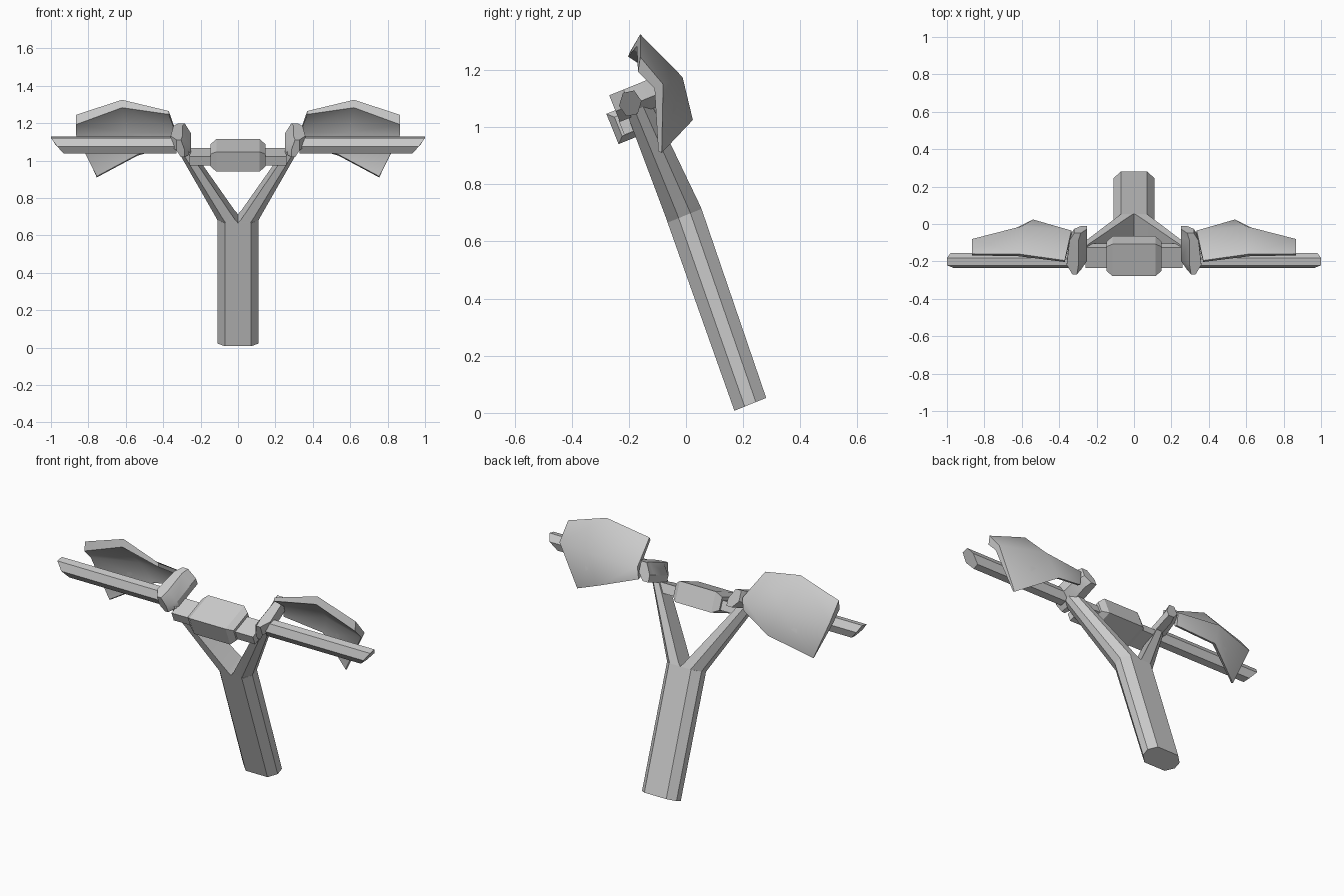
import bpy, bmesh, math
from mathutils import Vector

if "Cube" in bpy.data.objects:
    bpy.data.objects.remove(bpy.data.objects["Cube"])

TILT = math.radians(22)
C, S = math.cos(TILT), math.sin(TILT)


def tilted(x, d, h, cy, cz):
    """Point in the leaning frame: d runs backward, h runs up the stem."""
    return Vector((x, cy + C * d - S * h, cz + S * d + C * h))


def loft(name, sections, mirror=False, angle=30):
    """Skin matching closed sections, cap both ends."""
    bm = bmesh.new()
    rings = [[bm.verts.new(p) for p in sec] for sec in sections]
    n = len(rings[0])
    for a, b in zip(rings, rings[1:]):
        for i in range(n):
            j = (i + 1) % n
            bm.faces.new((a[i], a[j], b[j], b[i]))
    bm.faces.new(rings[0])
    bm.faces.new(rings[-1])
    bmesh.ops.recalc_face_normals(bm, faces=bm.faces)
    me = bpy.data.meshes.new(name)
    bm.to_mesh(me)
    bm.free()
    ob = bpy.data.objects.new(name, me)
    bpy.context.collection.objects.link(ob)
    bpy.ops.object.select_all(action='DESELECT')
    bpy.context.view_layer.objects.active = ob
    ob.select_set(True)
    bpy.ops.object.shade_smooth_by_angle(angle=math.radians(angle))
    if mirror:
        ob.modifiers.new("mirror", 'MIRROR').use_axis[0] = True
    return ob


# Stem: leaning octagonal post
def octagon(cy, cz, d):
    pts = [(.07, d), (.11, d * .35), (.11, -d * .35), (.07, -d)]
    pts += [(-x, y) for x, y in reversed(pts)]
    return [tilted(x, y, 0, cy, cz) for x, y in pts]


loft("stem", [octagon(.225, .03, .06), octagon(-.005, .69, .064)])


# Fork arms: half of the stem section, swept outward
def half(x0, x1, d, cy, cz):
    xc = x0 + (x1 - x0) * .6
    pts = [(x0, d), (xc, d), (x1, d * .35), (x1, -d * .35), (xc, -d), (x0, -d)]
    return [tilted(x, y, 0, cy, cz) for x, y in pts]


loft("fork_arm", [half(0, .11, .064, -.005, .69),
                  half(.018, .121, .063, -.013, .71),
                  half(.28, .34, .045, -.175, 1.09)], mirror=True)


# Crossbar and central block, both leaning with the stem
def rect(x, d, h, cy, cz):
    return [tilted(x, a * d, b * h, cy, cz)
            for a, b in ((1, 1), (1, -1), (-1, -1), (-1, 1))]


loft("crossbar", [rect(x, .06, .027, -.17, 1.02) for x in (-.26, .26)])
loft("centre_block", [rect(x, d, h, -.172, 1.028) for x, d, h in
                      ((-.147, .07, .036), (-.115, .092, .057),
                       (.115, .092, .057), (.147, .07, .036))])


# Clamps on top of the fork arms
def clamp(cy, cz, x0, x1, x2):
    pts = [(x0, -.05), (x0, -.01), (x1, .05), (x2, .05), (x2, -.01), (x1, -.05)]
    return [tilted(x, 0, h, cy, cz) for x, h in pts]


loft("clamp", [clamp(-.25, 1.065, .285, .305, .33),
               clamp(-.2, 1.085, .25, .297, .36),
               clamp(-.07, 1.138, .25, .297, .345),
               clamp(-.03, 1.153, .25, .285, .32)], mirror=True)


# Grips: hexagonal bars, cut back underneath at the tip
hexagon = [(-.195 + .04 * math.cos(a), 1.083 + .048 * math.sin(a))
           for a in (math.radians(10 + 60 * i) for i in range(6))]
loft("grip", [[(.33, y, z) for y, z in hexagon],
              [(min(1, .93 + (z - 1.035) * .9), y, z) for y, z in hexagon]],
     mirror=True)

# Hand guards: three columns of top, middle and bottom points, given thickness
columns = [
    [(.37, -.195, 1.265), (.335, -.035, 1.165), (.335, -.045, 1.09)],
    [(.62, -.16, 1.325), (.60, -.012, 1.175), (.54, .024, 1.025)],
    [(.865, -.16, 1.245), (.865, -.08, 1.15), (.755, -.085, .91)],
]
thick = [[(0, -.008, -.018), (0, -.025, -.012), (0, -.02, .006)],
         [(0, -.012, -.042), (0, -.03, -.025), (0, -.02, .006)],
         [(0, -.008, -.052), (0, -.03, -.015), (0, -.012, .006)]]
loft("hand_guard",
     [[Vector(p) for p in col] +
      [Vector(p) + Vector(t) for p, t in reversed(list(zip(col, off)))]
      for col, off in zip(columns, thick)], mirror=True, angle=50)
